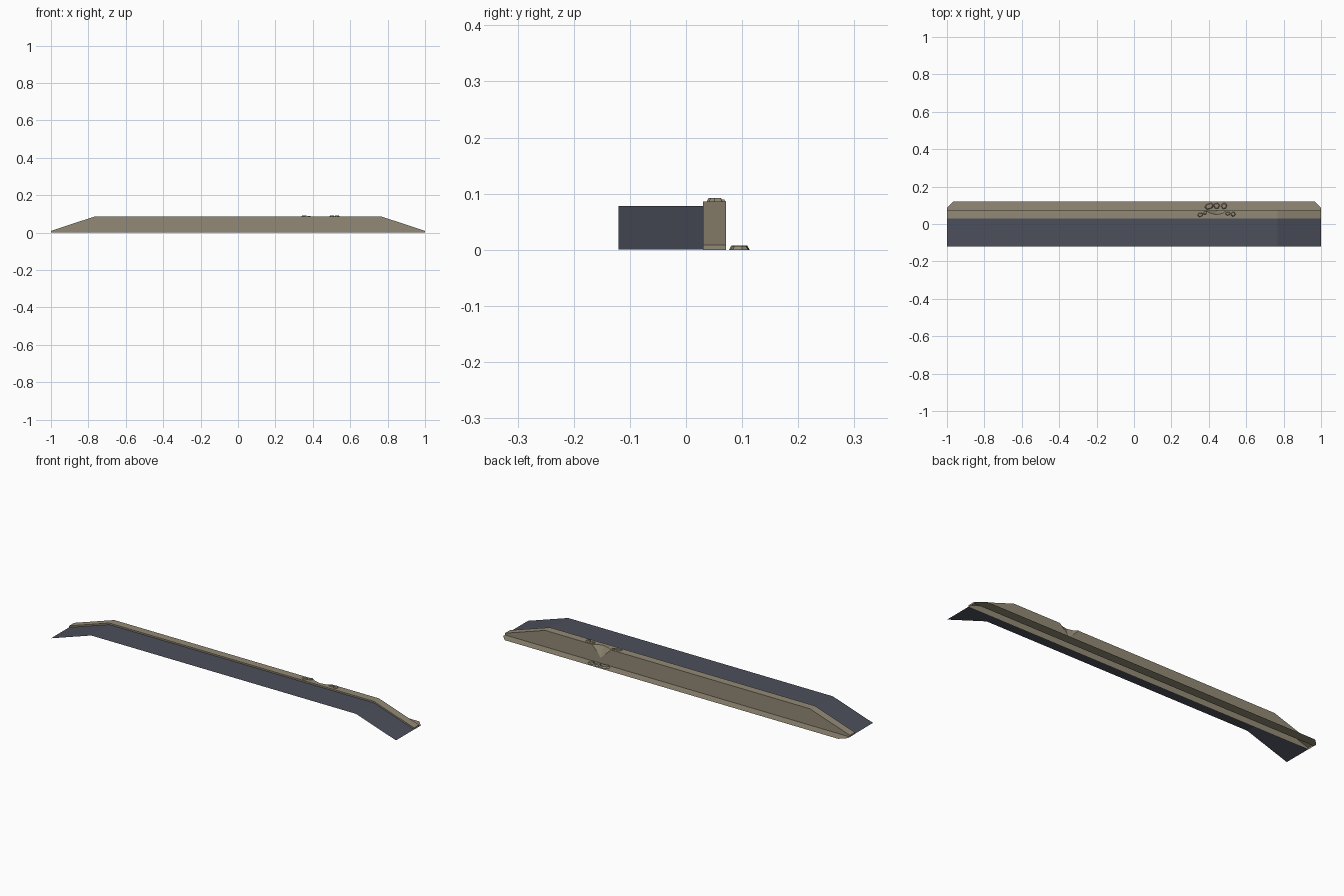
import bpy, bmesh, math, random

if "Cube" in bpy.data.objects:
    bpy.data.objects.remove(bpy.data.objects["Cube"])

random.seed(4)


def material(name, rgb):
    m = bpy.data.materials.new(name)
    m.diffuse_color = (*rgb, 1)
    m.use_nodes = True
    m.node_tree.nodes["Principled BSDF"].inputs["Base Color"].default_value = m.diffuse_color
    return m


STONE = material("weathered concrete", (0.29, 0.255, 0.18))
ROAD = material("dark asphalt", (0.072, 0.078, 0.105))


def build(name, faces, mat, closed=False):
    """Make an object from a list of faces given as point loops."""
    bm = bmesh.new()
    for loop in faces:
        bm.faces.new([bm.verts.new(p) for p in loop])
    bmesh.ops.remove_doubles(bm, verts=bm.verts, dist=1e-5)
    if closed:
        bmesh.ops.recalc_face_normals(bm, faces=bm.faces)
    bmesh.ops.triangulate(bm, faces=[f for f in bm.faces if len(f.verts) > 4])
    me = bpy.data.meshes.new(name)
    bm.to_mesh(me)
    bm.free()
    me.materials.append(mat)
    ob = bpy.data.objects.new(name, me)
    bpy.context.collection.objects.link(ob)
    return ob


BEND = 0.767            # where the ramps meet the level middle
FRONT, BACK, TOP, END = 0.03, 0.071, 0.086, 0.009

# Road sheet: ramp, level middle, ramp
path = [(-1, 0.001), (-BEND, 0.078), (BEND, 0.078), (1, 0.001)]
build("road_surface",
      [[(x0, -0.12, z0), (x1, -0.12, z1), (x1, FRONT, z1), (x0, FRONT, z0)]
       for (x0, z0), (x1, z1) in zip(path, path[1:])], ROAD)

# Kerb wall: open-bottomed shell with a broken notch in its back top edge
rim = [(0.385, BACK, TOP), (0.41, 0.057, TOP), (0.44, 0.05, TOP),
       (0.472, 0.056, TOP), (0.495, BACK, TOP)]
crack = [rim[0], (0.42, BACK, 0.052), (0.445, BACK, 0.028),
         (0.465, BACK, 0.055), rim[-1]]
outline = [(-1, 0), (-1, END), (-BEND, TOP), (BEND, TOP), (1, END), (1, 0)]


def at(y, pts):
    return [(x, y, z) for x, z in pts]


faces = [at(FRONT, outline),
         at(BACK, outline[:3]) + crack + at(BACK, outline[3:]),
         at(FRONT, [outline[3], outline[2]]) + at(BACK, [outline[2]])
         + rim + at(BACK, [outline[3]])]
for i in (0, 1, 3, 4):                       # ends and ramp tops
    a, b = outline[i], outline[i + 1]
    faces.append(at(FRONT, [a, b]) + at(BACK, [b, a]))
for i in range(4):                           # broken inside of the notch
    loop = [rim[i], rim[i + 1], crack[i + 1], crack[i]]
    faces.append(list(dict.fromkeys(loop)))
build("kerb_wall", faces, STONE, True)

# Flat ground ledge behind the wall, with cut corners
build("ground_ledge", [[(-1, BACK, 0), (1, BACK, 0), (1, 0.087, 0),
                        (0.966, 0.12, 0), (-0.966, 0.12, 0), (-1, 0.087, 0)]], STONE)


# Rubble: low irregular stones with sloped sides
def chunk(name, x, y, z, rx, ry, h, turn):
    n = 6
    ring = []
    for i in range(n):
        a = 2 * math.pi * i / n + random.uniform(-0.25, 0.25)
        px, py = rx * math.cos(a), ry * math.sin(a)
        ring.append((px * math.cos(turn) - py * math.sin(turn),
                     px * math.sin(turn) + py * math.cos(turn)))
    low = [(x + p, y + q, z) for p, q in ring]
    top = [(x + p * 0.75, y + q * 0.75, z + h) for p, q in ring]
    sides = [[low[i], low[(i + 1) % n], top[(i + 1) % n], top[i]] for i in range(n)]
    build(name, sides + [top, low], STONE, True)


rubble = [
    (0.402, 0.095, 0, 0.026, 0.017, 0.008, 0.4),
    (0.442, 0.097, 0, 0.018, 0.016, 0.008, 0.1),
    (0.481, 0.096, 0, 0.018, 0.016, 0.007, 1.1),
    (0.354, 0.049, TOP, 0.015, 0.012, 0.006, 0.3),
    (0.380, 0.060, TOP, 0.012, 0.009, 0.004, 0.9),
    (0.502, 0.056, TOP, 0.014, 0.010, 0.005, 0.2),
    (0.530, 0.053, TOP, 0.014, 0.012, 0.006, 0.8),
]
for i, r in enumerate(rubble):
    chunk(f"rubble_{i + 1}", *r)
